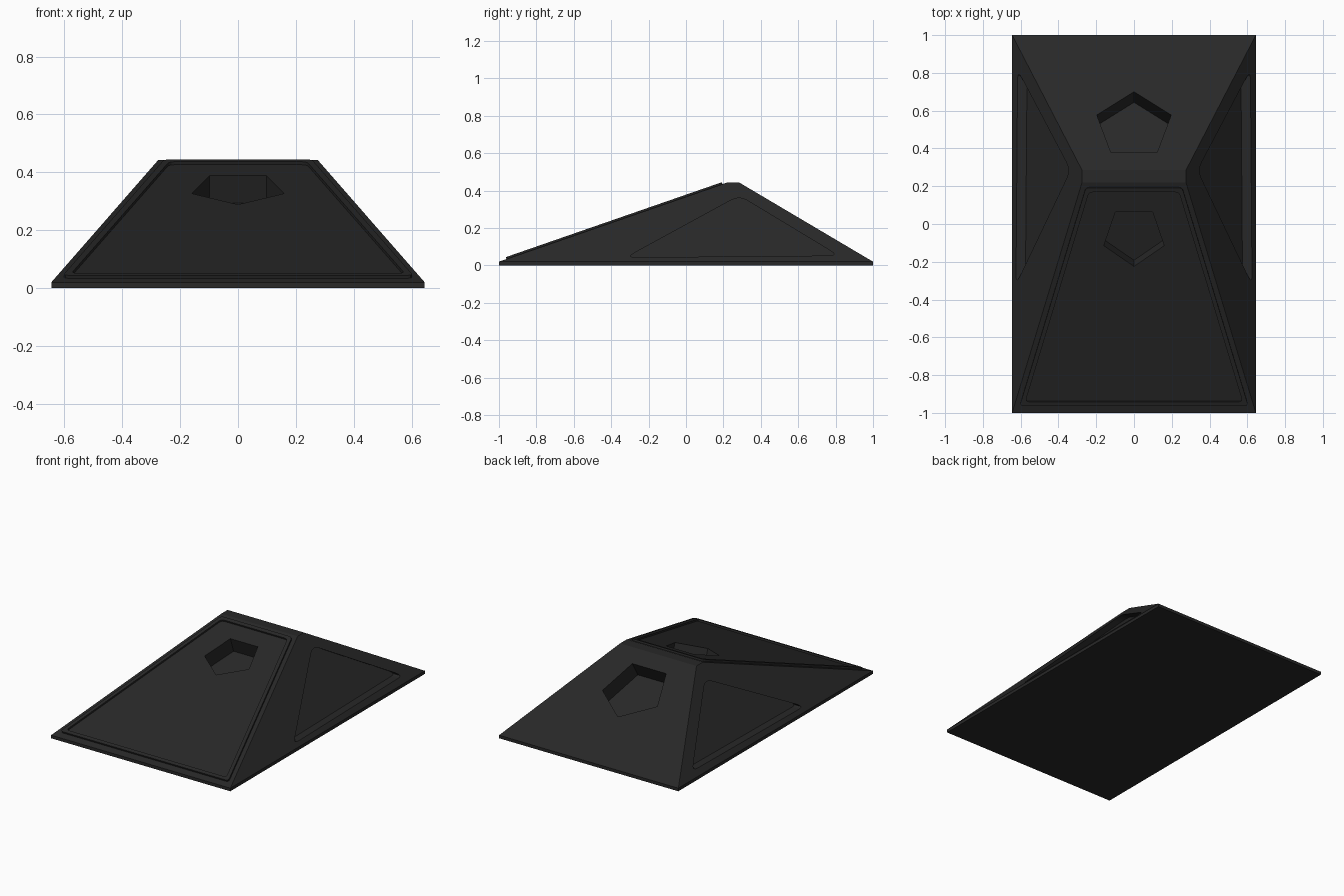
import bpy, bmesh, math
from mathutils import Vector

if "Cube" in bpy.data.objects:
    bpy.data.objects.remove(bpy.data.objects["Cube"])

# Main dimensions
HALF_W, HALF_L, SKIRT, TOP = 0.645, 1.0, 0.02, 0.443
RIDGE_X, RIDGE_FRONT, RIDGE_BACK = 0.275, 0.22, 0.285

# Dark charcoal, the only colour
charcoal = bpy.data.materials.new("charcoal")
charcoal.use_nodes = True
COLOUR = (0.021, 0.021, 0.021, 1)
charcoal.diffuse_color = COLOUR
charcoal.node_tree.nodes["Principled BSDF"].inputs["Base Color"].default_value = COLOUR


def loft(name, loops, closed=False):
    """Join matching point loops; cap the ends, or wrap round when closed."""
    bm = bmesh.new()
    rings = [[bm.verts.new(p) for p in loop] for loop in loops]
    n = len(rings[0])
    pairs = list(zip(rings, rings[1:]))
    if closed:
        pairs.append((rings[-1], rings[0]))
    else:
        bm.faces.new(rings[0])
        bm.faces.new(rings[-1])
    for a, b in pairs:
        for i in range(n):
            j = (i + 1) % n
            bm.faces.new((a[i], a[j], b[j], b[i]))
    bmesh.ops.recalc_face_normals(bm, faces=bm.faces)
    mesh = bpy.data.meshes.new(name)
    bm.to_mesh(mesh)
    bm.free()
    mesh.materials.append(charcoal)
    obj = bpy.data.objects.new(name, mesh)
    bpy.context.collection.objects.link(obj)
    return obj


def rounded(points, radius, steps=4):
    """Round the corners of a flat outline."""
    out = []
    pts = [Vector(p) for p in points]
    for i, p in enumerate(pts):
        a = p + (pts[i - 1] - p).normalized() * radius
        b = p + (pts[(i + 1) % len(pts)] - p).normalized() * radius
        for s in range(steps + 1):
            t = s / steps
            out.append(a * (1 - t) ** 2 + p * 2 * t * (1 - t) + b * t * t)
    return out


def rect(x, y0, y1, z):
    return [(-x, y0, z), (x, y0, z), (x, y1, z), (-x, y1, z)]


# Wedge body with a thin upright skirt
body = loft("wedge_body", [
    rect(HALF_W, -HALF_L, HALF_L, 0),
    rect(HALF_W, -HALF_L, HALF_L, SKIRT),
    rect(RIDGE_X, RIDGE_FRONT, RIDGE_BACK, TOP)])

rise = TOP - SKIRT
front_grade = rise / (HALF_L + RIDGE_FRONT)
back_grade = -rise / (HALF_L - RIDGE_BACK)
side_grade = (HALF_W - RIDGE_X) / rise


def slope_frame(grade):
    """Direction along the slope in +y, and the outward normal."""
    along = Vector((0, 1, grade)).normalized()
    return along, Vector((0, -along.z, along.y))


def slope_point(x, y, grade):
    start = -HALF_L if grade > 0 else HALF_L
    return Vector((x, y, SKIRT + (y - start) * grade))


def pentagon_cutter(name, y, radius, depth, grade):
    """Pentagonal pocket whose point faces down the slope."""
    along, normal = slope_frame(grade)
    down = along if grade < 0 else -along
    centre = slope_point(0, y, grade)
    ring = []
    for k in range(5):
        a = math.tau * k / 5
        ring.append(centre + Vector((1, 0, 0)) * radius * math.sin(a)
                    + down * radius * math.cos(a))
    return loft(name, [[p + normal * 0.05 for p in ring],
                       [p - normal * depth for p in ring]])


cutters = [
    pentagon_cutter("front_pocket_cutter", -0.066, 0.168, 0.10, front_grade),
    pentagon_cutter("back_pocket_cutter", 0.522, 0.207, 0.11, back_grade)]

# Triangular side recesses, cut straight inward
outline = rounded([(-0.32, 0.043, 0), (0.815, 0.053, 0), (0.285, 0.373, 0)], 0.05)
for side, label in ((1, "left"), (-1, "right")):
    face = [Vector((side * (HALF_W - (p.y - SKIRT) * side_grade), p.x, p.y))
            for p in outline]
    inward = Vector((-side, 0, 0))
    cutters.append(loft(label + "_recess_cutter",
                        [[p - inward * 0.1 for p in face],
                         [p + inward * 0.05 for p in face]]))

# Cut the pockets and discard the cutters
for cutter in cutters:
    mod = body.modifiers.new(cutter.name, "BOOLEAN")
    mod.operation, mod.solver, mod.object = "DIFFERENCE", "EXACT", cutter
bpy.context.view_layer.update()
cut_mesh = bpy.data.meshes.new_from_object(
    body.evaluated_get(bpy.context.evaluated_depsgraph_get()))
body.modifiers.clear()
body.data = cut_mesh
for cutter in cutters:
    bpy.data.objects.remove(cutter)

# Raised trim around the front slope
normal = slope_frame(front_grade)[1]


def trim_loop(low_x, low_y, high_x, high_y, height):
    corners = [(-low_x, low_y), (low_x, low_y), (high_x, high_y), (-high_x, high_y)]
    loop = rounded([slope_point(x, y, front_grade) for x, y in corners], 0.02, 3)
    return [p + normal * height for p in loop]


outer = (0.605, -0.96, 0.255, 0.195)
inner = (0.575, -0.938, 0.238, 0.172)
loft("front_trim", [trim_loop(*outer, -0.005), trim_loop(*outer, 0.011),
                    trim_loop(*inner, 0.011), trim_loop(*inner, -0.005)], closed=True)
